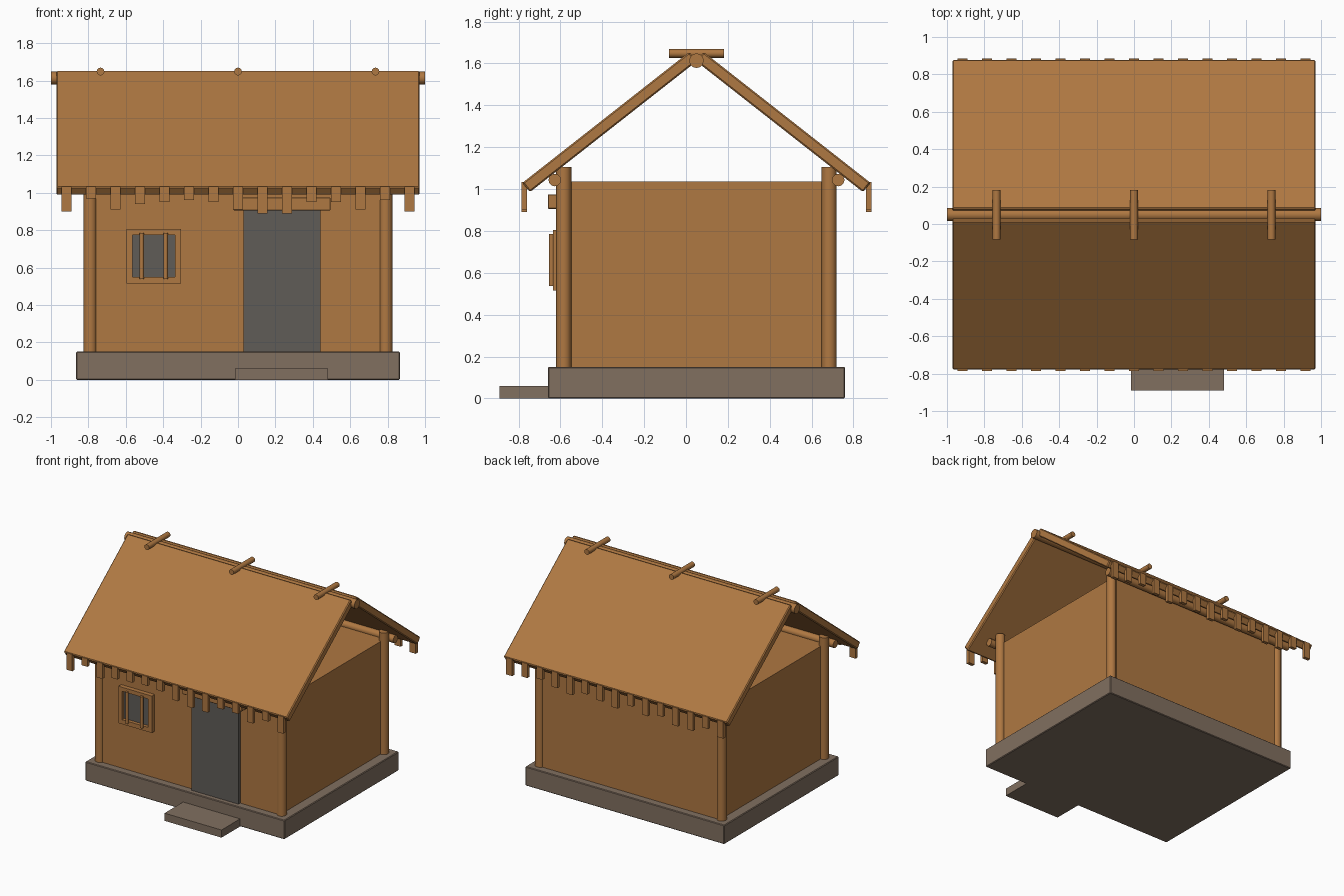
import bpy, math
from mathutils import Vector

old = bpy.data.objects.get("Cube")
if old:
    bpy.data.objects.remove(old, do_unlink=True)


def material(name, rgb):
    m = bpy.data.materials.new(name)
    m.use_nodes = True
    m.diffuse_color = (*rgb, 1)
    m.node_tree.nodes["Principled BSDF"].inputs["Base Color"].default_value = (*rgb, 1)
    return m


WOOD = material("warm wood", (0.43, 0.188, 0.054))
STONE = material("brown stone", (0.22, 0.16, 0.117))
DARK = material("dark grey", (0.118, 0.107, 0.097))
MID = 0.05          # y of the ridge and of the house centre


def finish(name, mat, bevel=0):
    ob = bpy.context.object
    ob.name = name
    ob.data.materials.append(mat)
    if bevel:
        mod = ob.modifiers.new("soft edges", "BEVEL")
        mod.width = bevel
        mod.segments = 1
    return ob


def box(name, x, y, z, mat, bevel=0):
    """Box from (min, max) ranges along each axis."""
    lo, hi = Vector((x[0], y[0], z[0])), Vector((x[1], y[1], z[1]))
    bpy.ops.mesh.primitive_cube_add(size=1, location=(lo + hi) / 2)
    bpy.context.object.scale = hi - lo
    bpy.ops.object.transform_apply(location=False, rotation=False)
    return finish(name, mat, bevel)


def log(name, start, end, radius, mat=WOOD, sides=12):
    """Round pole between two points."""
    a, b = Vector(start), Vector(end)
    bpy.ops.mesh.primitive_cylinder_add(vertices=sides, radius=radius,
                                        depth=(b - a).length, location=(a + b) / 2)
    ob = finish(name, mat)
    ob.rotation_euler = (b - a).to_track_quat("Z", "Y").to_euler()
    bpy.ops.object.shade_smooth_by_angle(angle=math.radians(40))
    return ob


# Stone base and doorstep
box("stone_base", (-0.865, 0.865), (-0.66, 0.76), (0, 0.15), STONE, 0.005)
box("doorstep", (-0.015, 0.48), (-0.89, -0.65), (0, 0.06), STONE)

# Wall block, open under the gables
box("walls", (-0.785, 0.785), (-0.6, 0.7), (0.14, 1.035), WOOD)

# Corner posts and wall-top beams
for sy, end in ((-1, "front"), (1, "back")):
    for sx, side in ((-1, "right"), (1, "left")):
        x, y = sx * 0.79, MID + sy * 0.634
        log(f"{end}_{side}_post", (x, y, 0.1), (x, y, 1.105), 0.036)
    y = MID + sy * 0.677
    log(f"{end}_beam", (-0.86, y, 1.043), (0.86, y, 1.043), 0.03)

# Door and lintel
box("door", (0.03, 0.44), (-0.622, -0.59), (0.15, 0.91), DARK)
box("door_lintel", (-0.025, 0.495), (-0.66, -0.59), (0.905, 0.975), WOOD, 0.004)

# Window: pane, frame and two bars
box("window_pane", (-0.57, -0.33), (-0.608, -0.59), (0.54, 0.78), DARK)
for x in ((-0.595, -0.563), (-0.337, -0.305)):
    box("window_frame_side", x, (-0.635, -0.59), (0.515, 0.805), WOOD)
for z in ((0.515, 0.55), (0.773, 0.805)):
    box("window_frame_rail", (-0.565, -0.335), (-0.635, -0.59), z, WOOD)
for x in (-0.515, -0.387):
    log("window_bar", (x, -0.643, 0.538), (x, -0.643, 0.785), 0.012)

# Two sloped roof panels
RISE, RUN, THICK = 0.625, 0.797, 0.057
LENGTH, SLOPE = math.hypot(RISE, RUN), math.atan2(RISE, RUN)
for s, end in ((-1, "front"), (1, "back")):
    normal = Vector((0, s * math.sin(SLOPE), math.cos(SLOPE)))
    centre = Vector((0, MID + s * (0.034 + RUN / 2), 1.03 + RISE / 2)) - normal * THICK / 2
    bpy.ops.mesh.primitive_cube_add(size=1, location=centre)
    roof = bpy.context.object
    roof.scale = (1.942, LENGTH, THICK)
    bpy.ops.object.transform_apply(location=False, rotation=False)
    roof.rotation_euler.x = -s * SLOPE
    finish(f"{end}_roof", WOOD, 0.007)

# Ridge log and crossing sticks
log("ridge_log", (-1, MID, 1.613), (1, MID, 1.613), 0.035)
for x in (-0.735, 0, 0.735):
    log("ridge_stick", (x, MID - 0.132, 1.648), (x, MID + 0.132, 1.648), 0.021)

# Ragged fringe hanging from both eaves, drop in hundredths
FRINGE = {
    "front": (-1, (13, 6, 12, 9, 8, 7, 8, 12, 14, 14, 8, 8, 12, 7, 13)),
    "back": (1, (13, 9, 14, 14, 10, 13, 9, 14, 12, 10, 14, 12, 9, 11, 13)),
}
for end, (s, drops) in FRINGE.items():
    for i, drop in enumerate(drops):
        x = -0.917 + i * 0.131
        y = MID + s * 0.822
        box(f"{end}_fringe", (x - 0.026, x + 0.026), (y - 0.013, y + 0.013),
            (1.03 - drop / 100, 1.033), WOOD)
